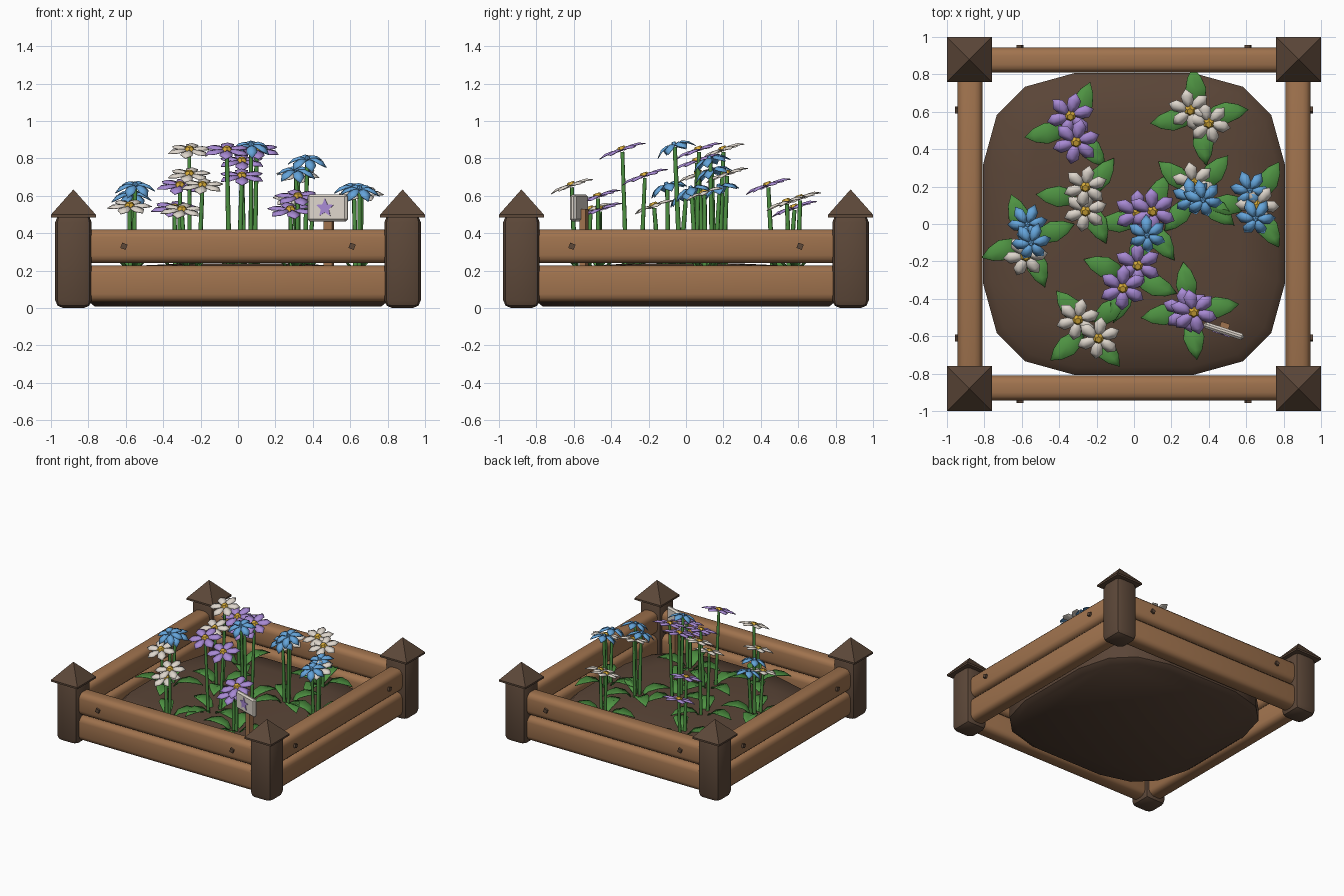
import bpy, bmesh, math
from mathutils import Matrix, Vector

if "Cube" in bpy.data.objects:
    bpy.data.objects.remove(bpy.data.objects["Cube"])


def material(name, r, g, b):
    m = bpy.data.materials.new(name)
    lin = [((c / 255 + 0.055) / 1.055) ** 2.4 for c in (r, g, b)]
    m.diffuse_color = (*lin, 1)
    m.use_nodes = True
    m.node_tree.nodes["Principled BSDF"].inputs["Base Color"].default_value = m.diffuse_color
    return m


WOOD = material("warm wood", 160, 115, 78)
DARK = material("dark wood", 93, 72, 57)
SOIL = material("soil brown", 90, 69, 55)
GREEN = material("leaf green", 78, 146, 66)
YELLOW = material("pollen yellow", 214, 170, 56)
COLORS = {"purple": material("petal purple", 168, 138, 212),
          "white": material("petal cream", 222, 214, 204),
          "blue": material("petal blue", 100, 164, 218)}


def finish(bm, name, mat, smooth=None):
    bmesh.ops.recalc_face_normals(bm, faces=bm.faces)
    me = bpy.data.meshes.new(name)
    bm.to_mesh(me)
    bm.free()
    ob = bpy.data.objects.new(name, me)
    bpy.context.collection.objects.link(ob)
    me.materials.append(mat)
    if smooth:
        bpy.ops.object.select_all(action='DESELECT')
        ob.select_set(True)
        bpy.context.view_layer.objects.active = ob
        bpy.ops.object.shade_smooth_by_angle(angle=math.radians(smooth))
    return ob


def box(name, center, size, mat, bevel=0, segs=2, rot=0.0, smooth=None):
    bm = bmesh.new()
    bmesh.ops.create_cube(bm, size=1, matrix=Matrix.Diagonal((*size, 1)))
    if bevel:
        bmesh.ops.bevel(bm, geom=bm.edges[:], offset=bevel, segments=segs,
                        profile=0.5, affect='EDGES')
    bm.transform(Matrix.Translation(center) @ Matrix.Rotation(rot, 4, 'Z'))
    return finish(bm, name, mat, smooth)


def blade(bm, matrix, stations, fold):
    """Folded petal or leaf from (length, half width, height) stations, pointed tip."""
    rows = []
    for t, w, z in stations[:-1]:
        rows.append([bm.verts.new(matrix @ Vector(p)) for p in
                     ((t, -w, z), (t, 0, z + fold), (t, w, z))])
    t, w, z = stations[-1]
    tip = bm.verts.new(matrix @ Vector((t, 0, z)))
    for a, b in zip(rows, rows[1:]):
        for i in (0, 1):
            bm.faces.new((a[i], b[i], b[i + 1], a[i + 1]))
    for i in (0, 1):
        bm.faces.new((rows[-1][i], tip, rows[-1][i + 1]))


def thicken(ob, t):
    mod = ob.modifiers.new("thickness", 'SOLIDIFY')
    mod.thickness = t
    mod.offset = 0


# Corner posts with pyramid caps
for sx in (-1, 1):
    for sy in (-1, 1):
        x, y = sx * 0.88, sy * 0.88
        box("corner_post", (x, y, 0.25), (0.195, 0.195, 0.5), DARK, 0.042, 2, smooth=35)
        bm = bmesh.new()
        bmesh.ops.create_cube(bm, size=1, matrix=Matrix.Translation((x, y, 0.492))
                              @ Matrix.Diagonal((0.24, 0.24, 0.014, 1)))
        bmesh.ops.create_cone(bm, segments=4, radius1=0.12 * math.sqrt(2), radius2=0,
                              depth=0.135, cap_ends=True,
                              matrix=Matrix.Translation((x, y, 0.5665))
                              @ Matrix.Rotation(math.pi / 4, 4, 'Z'))
        finish(bm, "post_cap", DARK)

# Two rails and two nails on each side
for k in range(4):
    turn = Matrix.Rotation(k * math.pi / 2, 4, 'Z')
    for z, h in ((0.13, 0.195), (0.33, 0.18)):
        box("rail", turn @ Vector((0, -0.877, z)), (1.66, 0.132, h), WOOD, 0.042, 3,
            rot=k * math.pi / 2, smooth=50)
    for x in (-0.61, 0.61):
        bm = bmesh.new()
        bmesh.ops.create_cube(bm, size=0.03)
        bm.transform(turn @ Matrix.Translation((x, -0.943, 0.33))
                     @ Matrix.Rotation(math.radians(20), 4, 'Y'))
        finish(bm, "nail", DARK)

# Soil mound: rounded-square rings
bm = bmesh.new()
rings = []
for s, z in ((0.95, 0.008), (1, 0.04), (1, 0.15), (0.95, 0.195), (0.7, 0.225), (0.35, 0.238)):
    ring = []
    for i in range(16):
        a = math.radians(11.25 + 22.5 * i)
        c, n = math.cos(a), math.sin(a)
        ring.append(bm.verts.new((0.815 * s * math.copysign(abs(c) ** 0.57, c),
                                  0.815 * s * math.copysign(abs(n) ** 0.57, n), z)))
    rings.append(ring)
for a, b in zip(rings, rings[1:]):
    for i in range(16):
        bm.faces.new((a[i], a[(i + 1) % 16], b[(i + 1) % 16], b[i]))
bm.faces.new(rings[0])
bm.faces.new(rings[-1])
finish(bm, "soil", SOIL, 40)


def flower(x, y, z, color, root):
    # Stem leaning in towards the root of its clump
    foot = Vector((x, y, 0)).lerp(root, 0.35) + Vector((0, 0, 0.2))
    head = Vector((x, y, z - 0.005))
    d = head - foot
    bm = bmesh.new()
    bmesh.ops.create_cone(bm, segments=6, radius1=0.014, radius2=0.011, depth=d.length,
                          cap_ends=True, matrix=Matrix.Translation((foot + head) / 2)
                          @ d.to_track_quat('Z', 'Y').to_matrix().to_4x4())
    finish(bm, "stem", GREEN, 70)
    # Six petals tilted to the front
    r, droop = {"purple": (0.13, 0.0), "white": (0.12, 0.0), "blue": (0.107, -0.03)}[color]
    tilt = Matrix.Translation((x, y, z)) @ Matrix.Rotation(math.radians(19), 4, 'X')
    bm = bmesh.new()
    for i in range(6):
        m = tilt @ Matrix.Rotation(math.radians(60 * i + 40 * x + 30), 4, 'Z')
        blade(bm, m, ((0.08 * r, 0.05 * r, 0), (0.42 * r, 0.24 * r, 0.006),
                      (0.72 * r, 0.27 * r, 0.004 + droop * 0.4), (r, 0, -0.003 + droop)), 0.009)
    thicken(finish(bm, color + "_petals", COLORS[color], 40), 0.004)
    # Button in the middle
    bm = bmesh.new()
    size = 0.018 if color == "blue" else 0.034
    bmesh.ops.create_cone(bm, segments=6, radius1=size, radius2=size * 0.5, depth=0.022,
                          cap_ends=True, matrix=tilt @ Matrix.Translation((0, 0, 0.014)))
    finish(bm, "flower_center", COLORS["blue"] if color == "blue" else YELLOW)


def leaf(root, angle, n=0.265):
    m = Matrix.Translation(root + Vector((0, 0, 0.215))) @ Matrix.Rotation(angle, 4, 'Z')
    bm = bmesh.new()
    blade(bm, m, ((0.03, 0.008, 0), (0.3 * n, 0.042, 0.055), (0.55 * n, 0.056, 0.075),
                  (0.8 * n, 0.036, 0.065), (n, 0, 0.04)), -0.014)
    thicken(finish(bm, "leaf", GREEN, 50), 0.004)


def clump(leaves, first_angle, *heads):
    """Flowers around a shared root, with a ring of evenly spaced leaves."""
    root = sum((Vector((h[0], h[1], 0)) for h in heads), Vector()) / len(heads)
    for h in heads:
        flower(*h, root)
    for i in range(leaves):
        leaf(root, math.radians(first_angle) + i * math.tau / leaves)


# Back clumps
P, W, B = "purple", "white", "blue"
clump(3, 70, (-0.34, 0.58, 0.53, P), (-0.31, 0.44, 0.65, P))
clump(4, 8, (0.30, 0.61, 0.58, W), (0.40, 0.54, 0.56, W))
# Middle clumps
clump(3, 55, (-0.26, 0.2, 0.84, W), (-0.26, 0.07, 0.71, W))
clump(4, 20, (-0.57, 0.0, 0.6, B), (-0.55, -0.1, 0.65, B), (-0.58, -0.17, 0.54, W))
clump(3, 65, (0.10, 0.07, 0.84, P), (0.02, 0.06, 0.78, P), (0.07, -0.06, 0.865, B))
clump(4, 50, (0.32, 0.22, 0.71, W), (0.37, 0.13, 0.79, B), (0.31, 0.14, 0.73, B))
clump(3, 60, (0.62, 0.18, 0.64, B), (0.66, 0.10, 0.61, W), (0.65, 0.03, 0.63, B))
# Front clumps
clump(4, 70, (0.02, -0.22, 0.70, P), (-0.06, -0.34, 0.84, P))
clump(4, 40, (-0.30, -0.51, 0.52, W), (-0.19, -0.61, 0.65, W))
clump(4, 8, (0.32, -0.47, 0.59, P), (0.28, -0.46, 0.52, P))

# Garden marker: stake, board and star plate
yaw = math.radians(-18)
box("marker_stake", (0.485, -0.545, 0.36), (0.05, 0.035, 0.34), WOOD, rot=yaw)
box("marker_board", (0.48, -0.572, 0.535), (0.225, 0.035, 0.145), COLORS["white"], 0.012, 1, rot=yaw)
bm = bmesh.new()
frame = Matrix.Translation((0.48, -0.572, 0.535)) @ Matrix.Rotation(yaw, 4, 'Z')
pts = []
for i in range(10):
    a, r = math.pi / 2 + i * math.pi / 5, (0.052, 0.024)[i % 2]
    pts.append(bm.verts.new(frame @ Vector((r * math.cos(a) - 0.01, -0.022, r * math.sin(a)))))
face = bm.faces.new(pts)
ext = bmesh.ops.extrude_face_region(bm, geom=[face])
back = [v for v in ext["geom"] if isinstance(v, bmesh.types.BMVert)]
bmesh.ops.translate(bm, verts=back, vec=frame.to_3x3() @ Vector((0, 0.006, 0)))
finish(bm, "marker_star", COLORS["purple"])
